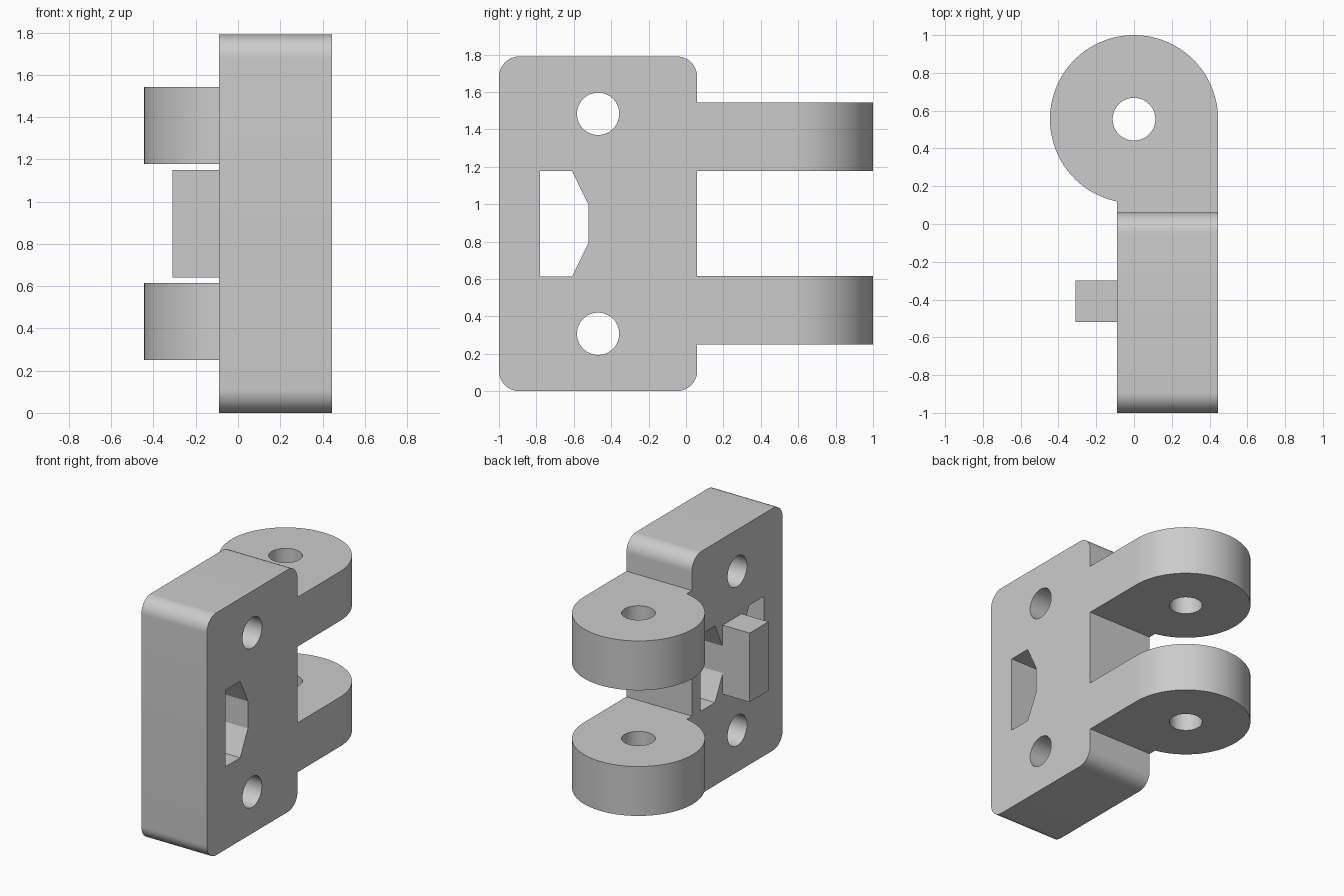
import bpy
import bmesh
from math import sin, cos, pi, radians, asin, sqrt

cube = bpy.data.objects.get("Cube")
if cube:
    bpy.data.objects.remove(cube, do_unlink=True)

grey = bpy.data.materials.new("plain grey")
grey.use_nodes = True
COLOUR = (0.6, 0.6, 0.6, 1)
grey.diffuse_color = COLOUR
grey.node_tree.nodes["Principled BSDF"].inputs["Base Color"].default_value = COLOUR


def arc(cx, cy, r, start, end, n):
    """Points along an arc, end points included."""
    return [(cx + r * cos(start + (end - start) * i / n),
             cy + r * sin(start + (end - start) * i / n)) for i in range(n + 1)]


def circle(cx, cy, r):
    return arc(cx, cy, r, 0, 2 * pi, 64)[:-1]


def prism(name, outline, low, high, axis):
    """Extrude an outline: along x the outline is (y, z), along z it is (x, y)."""
    def place(p, h):
        return (h, p[0], p[1]) if axis == "x" else (p[0], p[1], h)
    bm = bmesh.new()
    base = bm.faces.new([bm.verts.new(place(p, low)) for p in outline])
    top = bmesh.ops.extrude_face_region(bm, geom=[base])["geom"]
    shift = place((0, 0), high - low)
    bmesh.ops.translate(bm, vec=shift, verts=[v for v in top if isinstance(v, bmesh.types.BMVert)])
    bmesh.ops.recalc_face_normals(bm, faces=bm.faces)
    mesh = bpy.data.meshes.new(name)
    bm.to_mesh(mesh)
    bm.free()
    mesh.materials.append(grey)
    obj = bpy.data.objects.new(name, mesh)
    bpy.context.collection.objects.link(obj)
    return obj


def activate(obj):
    bpy.ops.object.select_all(action="DESELECT")
    obj.select_set(True)
    bpy.context.view_layer.objects.active = obj


def cut(obj, cutter):
    """Subtract the cutter, then discard it."""
    cutter.hide_render = True
    activate(obj)
    mod = obj.modifiers.new("cut", "BOOLEAN")
    mod.operation = "DIFFERENCE"
    mod.solver = "EXACT"
    mod.object = cutter
    bpy.ops.object.modifier_apply(modifier=mod.name)
    bpy.data.objects.remove(cutter, do_unlink=True)


X0, X1 = -0.09, 0.445          # plate faces
Y0, Y1, TOP = -1.0, 0.06, 1.79  # plate outline
R = 0.11                       # plate corner radius
MID = TOP / 2

# Plate with rounded corners
corners = [(Y1 - R, TOP - R), (Y0 + R, TOP - R), (Y0 + R, R), (Y1 - R, R)]
outline = []
for i, (cy, cz) in enumerate(corners):
    outline += arc(cy, cz, R, i * pi / 2, (i + 1) * pi / 2, 12)
plate = prism("mounting_plate", outline, X0, X1, "x")

# Screw holes
for side in (-1, 1):
    cut(plate, prism("screw_hole", circle(-0.47, MID + side * 0.588, 0.113), -1, 1, "x"))

# Openings either side of the waisted post: one through, one blind
POST = -0.41
half = [(0.37, -0.283), (0.2, -0.283), (0.11, -0.1),
        (0.11, 0.1), (0.2, 0.283), (0.37, 0.283)]
for side, depth in ((-1, 1), (1, 0.22)):
    shape = [(POST + side * y, MID + z) for y, z in half]
    cut(plate, prism("opening", shape, -1, depth, "x"))

# Block standing out from the post
prism("catch_block", [(POST - 0.11, MID - 0.255), (POST + 0.11, MID - 0.255),
                      (POST + 0.11, MID + 0.255), (POST - 0.11, MID + 0.255)],
      -0.31, X0, "x")

# Round hinge lugs, flush with one plate face
CY, LR = 0.555, 0.445
meet = 3 * pi / 2 - asin(-X0 / LR)
lug_outline = [(X0, Y1), (X1, Y1)] + arc(0, CY, LR, 0, meet, 64)
for name, low in (("lower_hinge_lug", 0.25), ("upper_hinge_lug", 1.178)):
    lug = prism(name, lug_outline, low, low + 0.365, "z")
    cut(lug, prism("pin_hole", circle(0, CY, 0.113), -1, 3, "z"))

# Smooth curved walls, sharp edges elsewhere
for obj in list(bpy.context.collection.objects):
    if obj.type == "MESH" and grey.name in obj.data.materials:
        activate(obj)
        bpy.ops.object.shade_smooth_by_angle(angle=radians(25))
